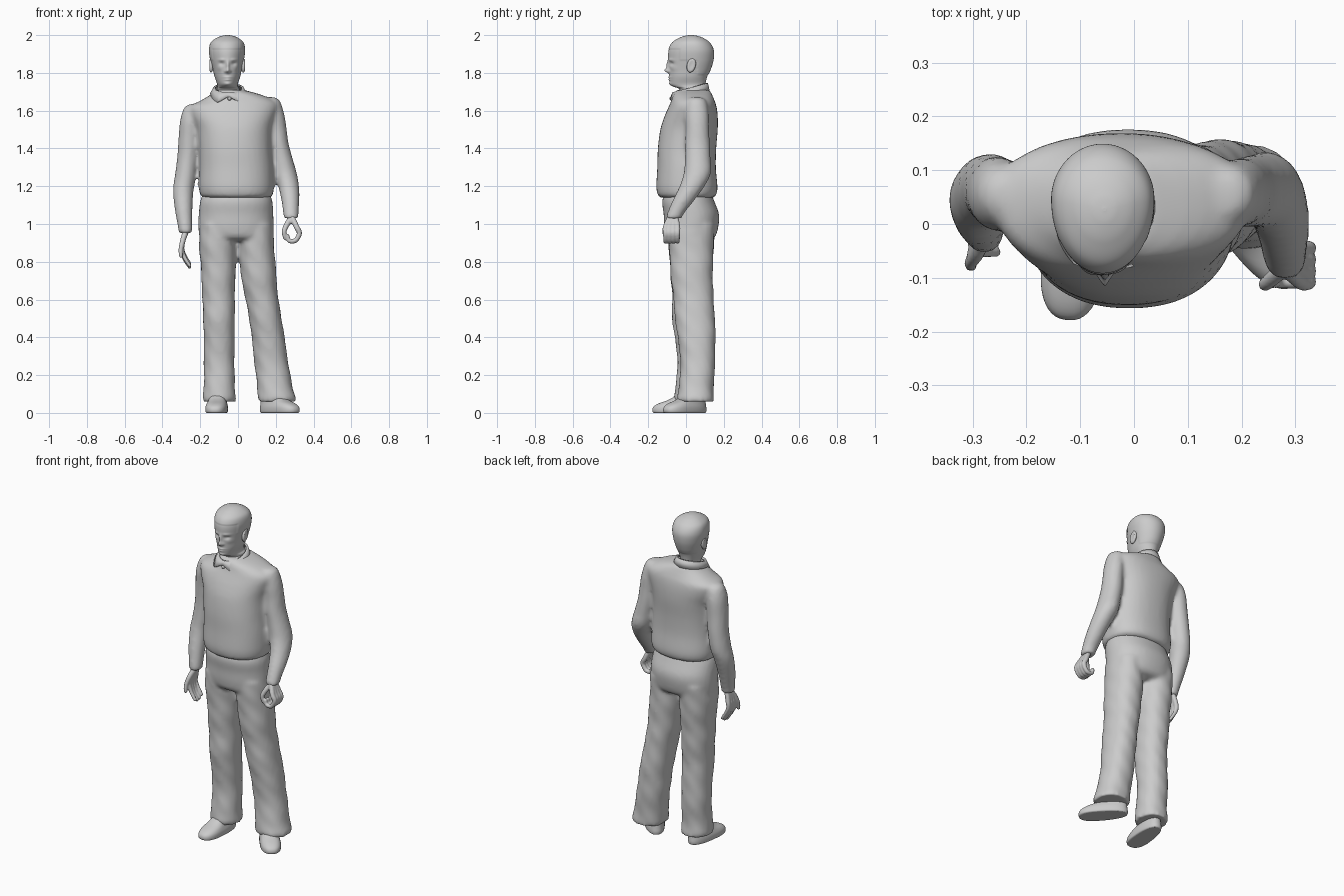
import bpy, bmesh, math
from mathutils import Vector, Matrix

GREY = bpy.data.materials.new("plain grey")
GREY.diffuse_color = (0.6, 0.6, 0.6, 1)


def spline(keys, steps):
    """Catmull-Rom interpolation of tuples."""
    out, n = [], len(keys)
    for i in range(n - 1):
        p = [keys[max(0, min(n - 1, i + k))] for k in (-1, 0, 1, 2)]
        for s in range(steps):
            t = s / steps
            out.append([0.5 * (2 * b + (c - a) * t + (2 * a - 5 * b + 4 * c - d) * t * t
                               + (3 * b - a - 3 * c + d) * t ** 3) for a, b, c, d in zip(*p)])
    return out + [list(keys[-1])]


def loft(bm, keys, segs=40, steps=6, mid=0.5, power=2.0, matrix=None, fold=0):
    """Closed skin over horizontal rings given as (z, x0, x1, y0, y1)."""
    rings = []
    for z, x0, x1, y0, y1 in spline(keys, steps):
        cx, ym, ring = (x0 + x1) / 2, y0 + mid * (y1 - y0), []
        for k in range(segs):
            a = 2 * math.pi * k / segs
            c, s = math.cos(a), math.sin(a)
            sx = math.copysign(abs(c) ** (2 / power), c)
            sy = math.copysign(abs(s) ** (2 / power), s)
            f = 1 + fold * math.sin(z * 42 + 2 * a) * math.sin(a * 3 + z * 9)
            co = Vector((cx + sx * f * (x1 - x0) / 2,
                         ym + sy * f * ((y1 - ym) if s > 0 else (ym - y0)), z))
            ring.append(bm.verts.new(matrix @ co if matrix else co))
        rings.append(ring)
    for a, b in zip(rings, rings[1:]):
        for k in range(segs):
            bm.faces.new((a[k], a[(k + 1) % segs], b[(k + 1) % segs], b[k]))
    bm.faces.new(rings[0][::-1])
    bm.faces.new(rings[-1])


def limb(bm, keys, **kw):
    """Loft from (z, cx, cy, rx, ry)."""
    loft(bm, [(z, x - rx, x + rx, y - ry, y + ry) for z, x, y, rx, ry in keys], **kw)


def chain(bm, pts, r0, r1):
    """Row of overlapping balls, fused later by the remesh."""
    path = spline(pts, 8)
    for i, p in enumerate(path):
        bmesh.ops.create_icosphere(bm, subdivisions=2, radius=r0 + (r1 - r0) * i / len(path),
                                   matrix=Matrix.Translation(p))


def part(name, bm, voxel=0, smooth=3):
    bmesh.ops.recalc_face_normals(bm, faces=bm.faces)
    me = bpy.data.meshes.new(name)
    bm.to_mesh(me)
    bm.free()
    me.materials.append(GREY)
    ob = bpy.data.objects.new(name, me)
    bpy.context.collection.objects.link(ob)
    if voxel:
        m = ob.modifiers.new("fuse", 'REMESH')
        m.mode, m.voxel_size, m.use_smooth_shade = 'VOXEL', voxel, True
        m = ob.modifiers.new("soften", 'SMOOTH')
        m.iterations = smooth
    for p in me.polygons:
        p.use_smooth = len(p.vertices) < 5
    return ob


# Head and neck, with face relief pushed out of the front
bm = bmesh.new()
loft(bm, [(1.66, -.112, .012, -.03, .11), (1.712, -.112, .008, -.035, .105),
          (1.728, -.108, .0, -.068, .104), (1.745, -.112, .0, -.084, .104),
          (1.78, -.124, .012, -.088, .112), (1.82, -.134, .02, -.09, .13),
          (1.87, -.146, .03, -.094, .144), (1.92, -.152, .036, -.092, .145),
          (1.96, -.143, .028, -.073, .125), (1.985, -.113, .0, -.035, .09),
          (1.997, -.08, -.03, .0, .055), (2.0, -.058, -.052, .024, .03)],
     segs=112, steps=9, mid=0.58)
relief = [(0, 1.812, .022, .011, .012), (0, 1.838, .012, .008, .024),
          (0, 1.777, .006, .022, .005), (0, 1.764, .006, .018, .005),
          (0, 1.741, .006, .02, .01)]
for s in (-1, 1):
    relief += [(s * .033, 1.869, .005, .018, .006), (s * .032, 1.849, -.01, .014, .009),
               (s * .013, 1.808, .006, .007, .007), (s * .045, 1.825, .004, .014, .014)]
for v in bm.verts:
    if v.co.y < 0 and v.co.z > 1.725:
        x, z = v.co.x + .054, v.co.z
        v.co.y -= sum(h * math.exp(-((x - px) / sx) ** 2 - ((z - pz) / sz) ** 2)
                      for px, pz, h, sx, sz in relief)
    # hair stands slightly proud of the skin
    hairline = 1.925 if v.co.y < -.03 else (1.865 if v.co.y < .06 else 1.79)
    if v.co.z > hairline:
        v.co.x += (v.co.x + .058) * .02
        v.co.y += (v.co.y - .03) * .02
part("head", bm)

# Ears
for side, x in (("right", -.142), ("left", .028)):
    bm = bmesh.new()
    bmesh.ops.create_uvsphere(bm, u_segments=16, v_segments=10, radius=1)
    for v in bm.verts:
        dent = .5 if abs(v.co.x) > .75 else 1
        v.co = Vector((x + v.co.x * .013 * dent, .028 + v.co.y * .024 + v.co.z * .006,
                       1.84 + v.co.z * .038))
    part(side + "_ear", bm)

# Sweater: body and both sleeves fused
bm = bmesh.new()
loft(bm, [(1.14, -.185, .17, -.135, .145), (1.15, -.198, .182, -.148, .158),
          (1.175, -.205, .188, -.155, .166), (1.21, -.208, .19, -.157, .166),
          (1.3, -.205, .186, -.152, .158), (1.4, -.208, .178, -.149, .16),
          (1.5, -.22, .18, -.136, .168), (1.57, -.25, .2, -.114, .168),
          (1.62, -.258, .215, -.092, .162), (1.652, -.2, .195, -.078, .152),
          (1.685, -.145, .12, -.068, .138), (1.71, -.115, .03, -.05, .125)], mid=.55, power=2.25)
limb(bm, [(1.635, -.235, .055, .02, .02), (1.615, -.24, .055, .045, .05),
          (1.55, -.25, .055, .056, .068), (1.45, -.258, .06, .057, .066),
          (1.35, -.266, .065, .056, .066), (1.25, -.279, .06, .056, .066),
          (1.18, -.29, .045, .054, .06), (1.08, -.288, .015, .047, .052),
          (.98, -.279, -.01, .038, .043), (.95, -.278, -.013, .037, .041)])
limb(bm, [(1.672, .165, .055, .02, .02), (1.655, .175, .055, .045, .05),
          (1.58, .193, .058, .052, .062), (1.5, .204, .06, .054, .062),
          (1.43, .212, .06, .055, .066), (1.35, .23, .062, .058, .068),
          (1.27, .25, .06, .061, .072), (1.2, .268, .032, .055, .066),
          (1.13, .277, -.01, .048, .058), (1.06, .28, -.053, .041, .045),
          (1.03, .281, -.065, .04, .041)])
part("sweater", bm, .012, 4)

# Trousers: hips and both legs fused
bm = bmesh.new()
loft(bm, [(1.17, -.18, .165, -.11, .13), (1.12, -.2, .182, -.126, .15),
          (1.05, -.208, .187, -.118, .175), (.98, -.21, .188, -.114, .17),
          (.93, -.2, .187, -.1, .152), (.91, -.15, .15, -.06, .11)], power=2.2)
limb(bm, [(1.0, -.113, .028, .09, .125), (.9, -.108, .028, .098, .122),
          (.75, -.104, .027, .091, .11), (.6, -.103, .027, .086, .1),
          (.48, -.1, .024, .083, .096), (.3, -.1, .04, .081, .086),
          (.15, -.099, .032, .082, .086), (.08, -.098, .03, .087, .092),
          (.06, -.098, .032, .086, .092)], power=2.2, fold=.025)
limb(bm, [(1.0, .093, .028, .09, .125), (.9, .096, .028, .094, .118),
          (.75, .107, .03, .094, .112), (.6, .127, .04, .087, .106),
          (.47, .15, .05, .086, .105), (.3, .172, .062, .089, .093),
          (.15, .193, .056, .093, .092), (.08, .207, .05, .1, .097),
          (.06, .208, .05, .1, .097)], power=2.2, fold=.025)
part("trousers", bm, .012, 3)

# Shoes, built toe towards -y and then turned outward
for side, x, y, turn in (("right", -.11, -.035, -.1), ("left", .215, .0, .72)):
    bm = bmesh.new()
    loft(bm, [(0, -.05, .05, -.135, .125), (.004, -.056, .056, -.142, .13),
              (.018, -.058, .058, -.144, .132), (.034, -.057, .057, -.136, .13),
              (.05, -.052, .052, -.11, .128), (.068, -.046, .046, -.06, .125),
              (.09, -.042, .042, -.025, .12), (.12, -.04, .04, -.01, .115)],
         mid=.38, power=2.4, steps=3,
         matrix=Matrix.Translation((x, y, 0)) @ Matrix.Rotation(turn, 4, 'Z'))
    part(side + "_shoe", bm)

# Hanging hand
bm = bmesh.new()
for i in range(4):
    y, drop = -.052 + .021 * i, (.008, 0, .004, .018)[i]
    chain(bm, [(-.278, -.025 + .009 * i, .965), (-.294, y, .9), (-.296, y, .865),
               (-.283, y, .815 + drop), (-.256, y, .772 + drop)], .016, .0095)
chain(bm, [(-.28, -.028, .95), (-.293, -.056, .91), (-.303, -.072, .865),
           (-.302, -.078, .83)], .017, .01)
part("right_hand", bm, .005, 2)

# Half-closed hand
bm = bmesh.new()
for i in range(4):
    y = -.108 + .021 * i
    chain(bm, [(.281, -.08 + .008 * i, 1.045), (.31, y, .985), (.325, y, .95),
               (.303, y, .912), (.27, y, .912), (.262, y, .937)], .016, .011)
chain(bm, [(.28, -.08, 1.03), (.258, -.1, .995), (.244, -.112, .96),
           (.25, -.108, .925)], .017, .011)
part("left_hand", bm, .005, 2)

# Shirt collar: sloping band whose lower edge drops into two points at the front
bm = bmesh.new()
rows, N = [[], [], []], 72
for k in range(N):
    a = 2 * math.pi * k / N
    s, c = math.sin(a), -math.cos(a)            # c = -1 at the front
    back = (c + 1) / 2
    off = abs((a + math.pi) % (2 * math.pi) - math.pi)
    tip = max(0, 1 - abs(off - .62) / (.55 if off < .62 else .7))
    for row, rx, ry, z in ((0, .07, .082, 1.692 + .05 * back),
                           (1, .078, .092, 1.694 + .048 * back),
                           (2, .096 + .008 * tip, .1 + .014 * tip, 1.672 + .03 * back - .032 * tip)):
        rows[row].append(bm.verts.new((-.05 + rx * s, .022 + ry * c, z)))
for a, b in zip(rows, rows[1:]):
    for k in range(N):
        bm.faces.new((a[k], a[(k + 1) % N], b[(k + 1) % N], b[k]))
collar = part("shirt_collar", bm)
m = collar.modifiers.new("cloth", 'SOLIDIFY')
m.thickness, m.offset = .008, 0

# Small button below the collar opening
bm = bmesh.new()
bmesh.ops.create_uvsphere(bm, u_segments=12, v_segments=8, radius=.01,
                          matrix=Matrix.Translation((-.045, -.078, 1.664)))
part("collar_button", bm)
